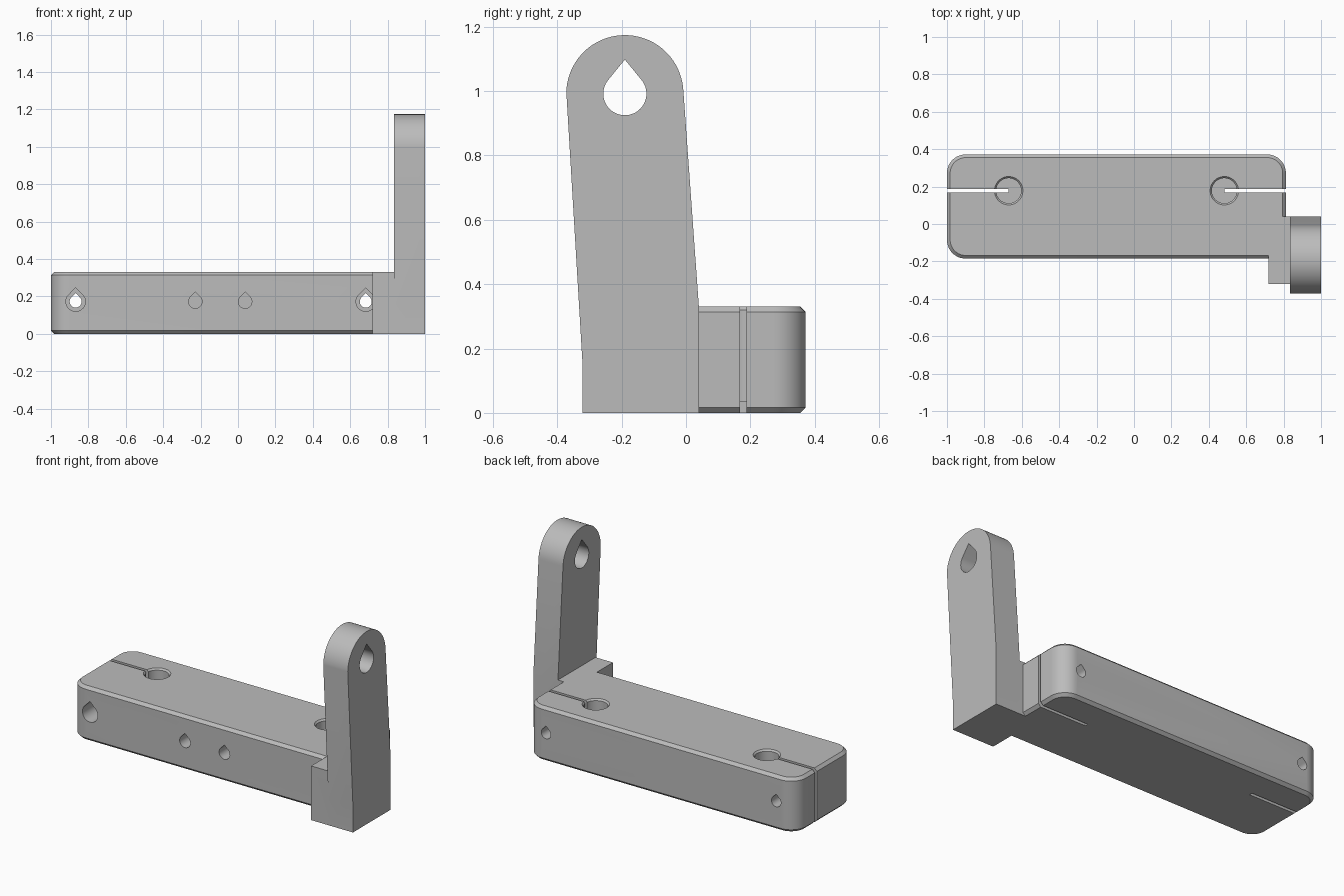
import bpy, bmesh
from math import sin, cos, pi, acos

cube = bpy.data.objects.get("Cube")
if cube:
    bpy.data.objects.remove(cube, do_unlink=True)

grey = bpy.data.materials.new("plain_grey")
grey.use_nodes = True
grey.diffuse_color = (0.5, 0.5, 0.5, 1)
grey.node_tree.nodes["Principled BSDF"].inputs["Base Color"].default_value = (0.5, 0.5, 0.5, 1)


def arc(cx, cy, r, start, end, n):
    return [(cx + r * cos(start + (end - start) * i / n),
             cy + r * sin(start + (end - start) * i / n)) for i in range(n + 1)]


def rect(x0, x1, y0, y1):
    return [(x0, y0), (x1, y0), (x1, y1), (x0, y1)]


def rounded_rect(x0, x1, y0, y1, r):
    pts = []
    for i, (x, y) in enumerate([(x1 - r, y1 - r), (x0 + r, y1 - r), (x0 + r, y0 + r), (x1 - r, y0 + r)]):
        pts += arc(x, y, r, i * pi / 2, (i + 1) * pi / 2, 12)
    return pts


def circle(cx, cy, r):
    return arc(cx, cy, r, 0, 2 * pi, 48)[:-1]


def teardrop(cx, cz, r, tip):
    """Circle with a pointed top whose sides are tangent to it."""
    a = acos(r / tip)
    return arc(cx, cz, r, pi / 2 + a, 5 * pi / 2 - a, 40) + [(cx, cz + tip)]


def loft(name, axis, sections):
    """Closed solid through (position, outline) sections along an axis."""
    place = {"x": lambda t, u, v: (t, u, v),
             "y": lambda t, u, v: (u, t, v),
             "z": lambda t, u, v: (u, v, t)}[axis]
    bm = bmesh.new()
    rings = [[bm.verts.new(place(t, u, v)) for u, v in pts] for t, pts in sections]
    for a, b in zip(rings, rings[1:]):
        for i in range(len(a)):
            j = (i + 1) % len(a)
            bm.faces.new((a[i], a[j], b[j], b[i]))
    bm.faces.new(rings[0])
    bm.faces.new(rings[-1])
    bmesh.ops.recalc_face_normals(bm, faces=bm.faces)
    mesh = bpy.data.meshes.new(name)
    bm.to_mesh(mesh)
    bm.free()
    mesh.materials.append(grey)
    obj = bpy.data.objects.new(name, mesh)
    bpy.context.collection.objects.link(obj)
    return obj


def combine(target, tool, operation):
    mod = target.modifiers.new(operation.lower(), "BOOLEAN")
    mod.operation = operation
    mod.solver = "EXACT"
    mod.object = tool
    bpy.ops.object.select_all(action="DESELECT")
    bpy.context.view_layer.objects.active = target
    target.select_set(True)
    bpy.ops.object.modifier_apply(modifier=mod.name)
    bpy.data.objects.remove(tool, do_unlink=True)


# Clamp body: rounded bar with chamfered top and bottom edges
H, C = 0.33, 0.017
x0, x1, y0, y1 = -1.0, 0.812, -0.185, 0.372
full = rounded_rect(x0, x1, y0, y1, 0.1)
inset = rounded_rect(x0 + C, x1 - C, y0 + C, y1 - C, 0.1 - C)
body = loft("clamp_bracket", "z", [(0, inset), (C, full), (H - C, full), (H, inset)])

# Blind rod sockets with a small lead-in, and the clamp slots running to the ends
MID = 0.178
for cx, end in ((-0.67, -1.1), (0.483, 0.9)):
    socket = loft("rod_socket", "z", [(0.035, circle(cx, MID, 0.067)),
                                      (H - 0.01, circle(cx, MID, 0.067)),
                                      (H + 0.01, circle(cx, MID, 0.085))])
    combine(body, socket, "DIFFERENCE")
    slot = loft("clamp_slot", "z", [(z, rect(min(cx, end), max(cx, end), MID - 0.01, MID + 0.01))
                                    for z in (-0.1, 0.5)])
    combine(body, slot, "DIFFERENCE")

# Clamp screw holes with recessed heads at the front
ZH = 0.172
for cx in (-0.868, 0.683):
    for r, back in ((0.032, 0.5), (0.052, -0.03)):
        pts = teardrop(cx, ZH, r, r * 1.42)
        combine(body, loft("screw_hole", "y", [(-0.3, pts), (back, pts)]), "DIFFERENCE")

# Blind holes in the middle of the front
for cx in (-0.228, 0.038):
    pts = teardrop(cx, ZH, 0.036, 0.051)
    combine(body, loft("front_hole", "y", [(-0.3, pts), (0.1, pts)]), "DIFFERENCE")

# Mounting block joining the body and the upright
block = rect(0.718, 0.95, -0.322, 0.04)
combine(body, loft("mount_block", "z", [(0, block), (H, block)]), "UNION")

# Tapered upright with a rounded top and a pivot hole
AY, AZ = -0.19, 0.992
outline = [(-0.322, 0), (0.04, 0), (0.04, H)] + arc(AY, AZ, 0.182, 0.06, pi - 0.03, 40) + [(-0.322, 0.16)]
upright = loft("upright", "x", [(0.835, outline), (1.0, outline)])
pivot = teardrop(AY, AZ, 0.067, 0.106)
combine(upright, loft("pivot_hole", "x", [(0.7, pivot), (1.1, pivot)]), "DIFFERENCE")
combine(body, upright, "UNION")

bpy.ops.object.select_all(action="DESELECT")
body.select_set(True)
bpy.context.view_layer.objects.active = body
bpy.ops.object.shade_smooth_by_angle(angle=0.45)
